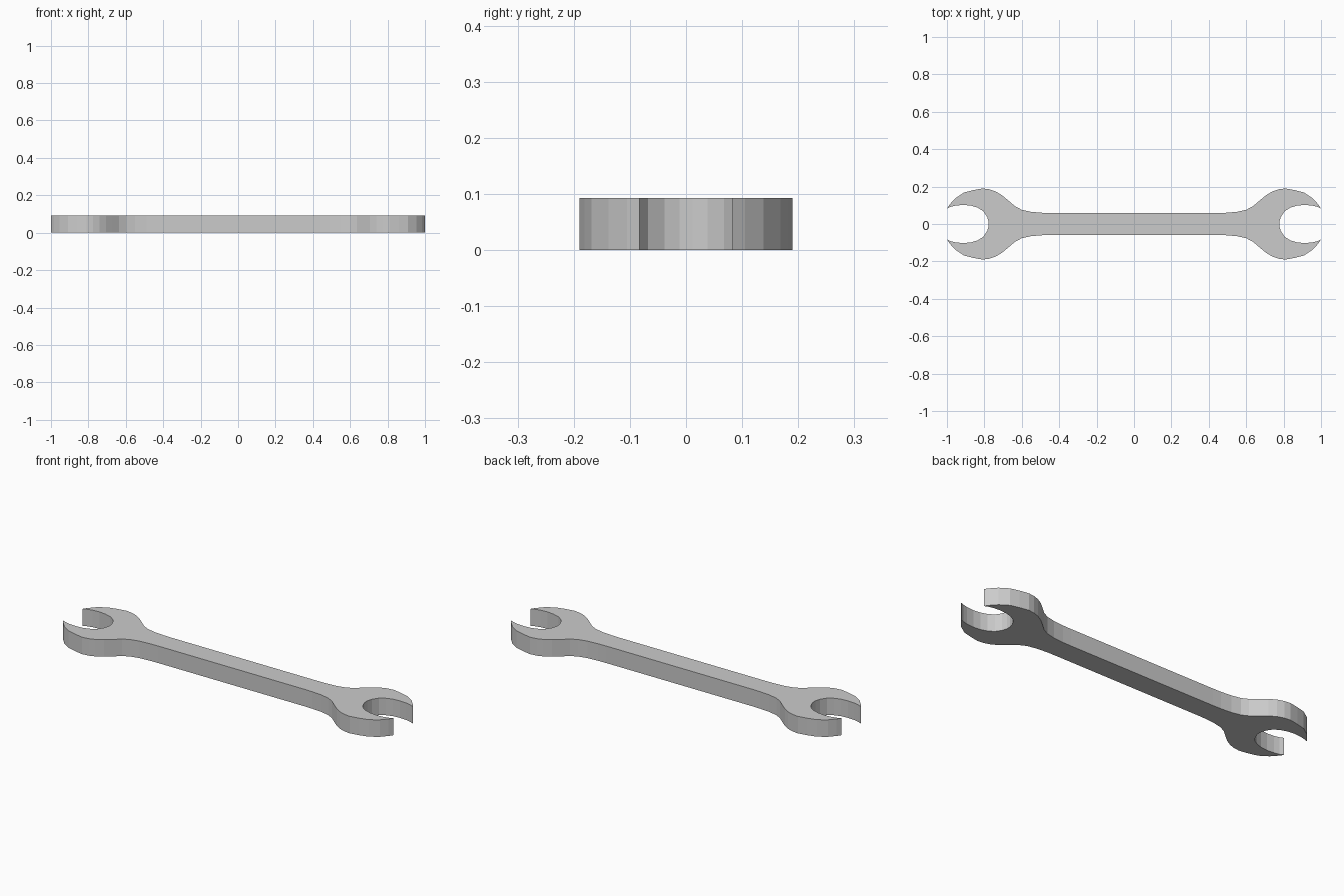
import bpy, bmesh

if "Cube" in bpy.data.objects:
    bpy.data.objects.remove(bpy.data.objects["Cube"])

HEIGHT = 0.093

# Quarter outline: shank edge, rounded jaw, jaw tip, then the open mouth
outer = [(0.44, 0.059), (0.49, 0.060), (0.55, 0.065), (0.60, 0.076),
         (0.635, 0.094), (0.67, 0.124), (0.705, 0.153), (0.74, 0.174),
         (0.775, 0.186), (0.81, 0.19), (0.86, 0.181), (0.91, 0.168),
         (0.955, 0.138), (0.985, 0.105), (1.0, 0.083)]
mouth = [(0.98, 0.092), (0.95, 0.099), (0.91, 0.102), (0.87, 0.098),
         (0.835, 0.087), (0.805, 0.068), (0.785, 0.038), (0.777, 0.012)]

# Mirror the quarter into a full closed outline
quarter = outer + mouth
right = quarter + [(x, -y) for x, y in reversed(quarter)]
left = [(-x, -y) for x, y in right]
outline = right + left

# Extrude the outline upward
bm = bmesh.new()
face = bm.faces.new([bm.verts.new((x, y, 0)) for x, y in outline])
ext = bmesh.ops.extrude_face_region(bm, geom=[face], use_keep_orig=True)
top = [v for v in ext["geom"] if isinstance(v, bmesh.types.BMVert)]
bmesh.ops.translate(bm, verts=top, vec=(0, 0, HEIGHT))
bmesh.ops.recalc_face_normals(bm, faces=bm.faces)
bmesh.ops.triangulate(bm, faces=[f for f in bm.faces if len(f.verts) > 4])

# Double open-ended wrench body
mesh = bpy.data.meshes.new("wrench_body")
bm.to_mesh(mesh)
bm.free()
body = bpy.data.objects.new("wrench_body", mesh)
bpy.context.collection.objects.link(body)
